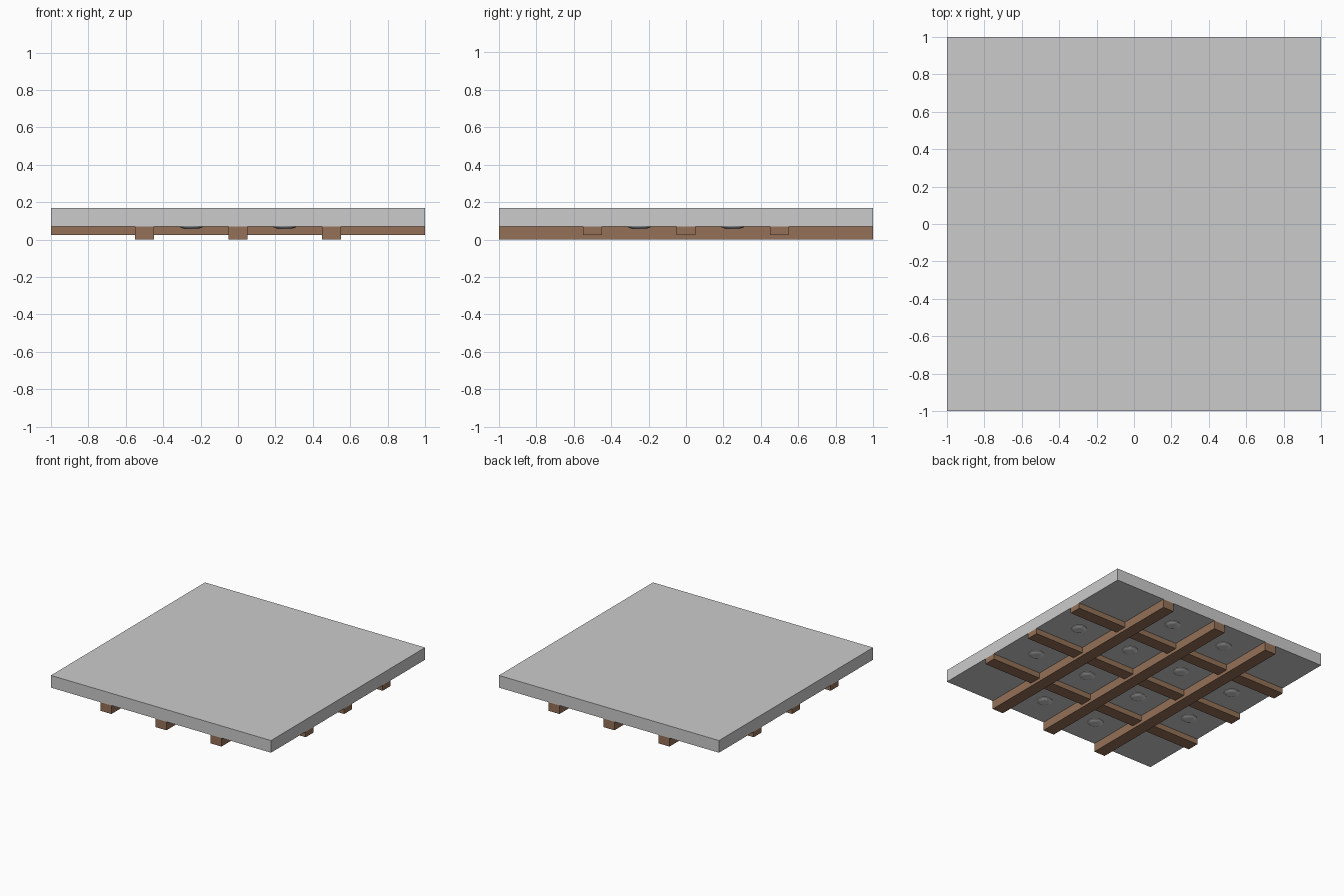
import bpy, bmesh, math

if "Cube" in bpy.data.objects:
    bpy.data.objects.remove(bpy.data.objects["Cube"])


def material(name, rgb):
    m = bpy.data.materials.new(name)
    m.diffuse_color = (*rgb, 1)
    m.use_nodes = True
    m.node_tree.nodes["Principled BSDF"].inputs["Base Color"].default_value = m.diffuse_color
    return m


concrete = material("concrete grey", (0.60, 0.60, 0.60))
wood = material("wood brown", (0.30, 0.165, 0.095))


def box(name, lo, hi, mat):
    bpy.ops.mesh.primitive_cube_add(size=1, location=[(a + b) / 2 for a, b in zip(lo, hi)])
    o = bpy.context.object
    o.name = name
    o.scale = [b - a for a, b in zip(lo, hi)]
    bpy.ops.object.transform_apply(location=False, rotation=False, scale=True)
    o.data.materials.append(mat)
    return o


def dome(name, x, y, mat):
    # shallow round cap: rings (radius, depth below the slab), stepped rim and bulge
    rings = [(0.06, 0.0), (0.06, 0.004), (0.045, 0.010), (0.035, 0.013)]
    n = 24
    bm = bmesh.new()
    loops = [[bm.verts.new((r * math.cos(2 * math.pi * i / n),
                            r * math.sin(2 * math.pi * i / n), -d)) for i in range(n)]
             for r, d in rings]
    for a, b in zip(loops, loops[1:]):
        for i in range(n):
            j = (i + 1) % n
            bm.faces.new((a[i], b[i], b[j], a[j]))
    bm.faces.new(loops[-1])
    bmesh.ops.recalc_face_normals(bm, faces=bm.faces)
    if loops[-1][0].link_faces and min(bm.faces, key=lambda f: f.calc_center_median().z).normal.z > 0:
        bmesh.ops.reverse_faces(bm, faces=bm.faces)
    me = bpy.data.meshes.new(name)
    bm.to_mesh(me)
    bm.free()
    me.materials.append(mat)
    o = bpy.data.objects.new(name, me)
    o.location = (x, y, 0.07)
    bpy.context.collection.objects.link(o)


# ceiling slab
box("slab", (-1, -1, 0.07), (1, 1, 0.17), concrete)

# deep beams along y, shallower beams along x
for c in (-0.5, 0, 0.5):
    box("main_beam", (c - 0.05, -1, 0), (c + 0.05, 1, 0.07), wood)
    box("cross_beam", (-1, c - 0.05, 0.025), (1, c + 0.05, 0.07), wood)

# round fittings in every bay except the corners
steps = (-0.75, -0.25, 0.25, 0.75)
for x in steps:
    for y in steps:
        if abs(x) + abs(y) < 1.4:
            dome("ceiling_fitting", x, y, concrete)
